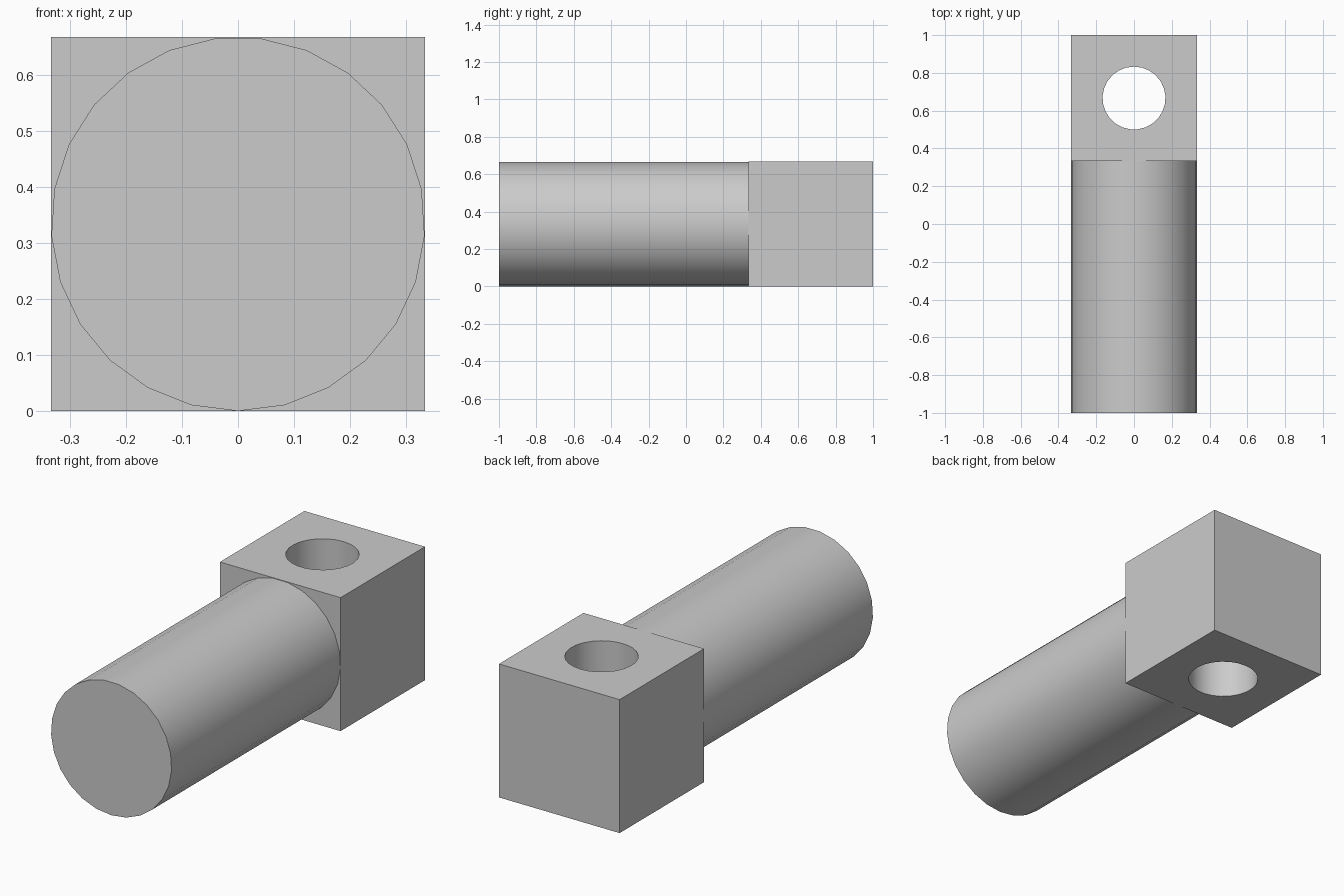
import bpy
import math

cube = bpy.data.objects.get("Cube")
if cube:
    bpy.data.objects.remove(cube, do_unlink=True)

SIDE = 2 / 3      # edge of the block and diameter of the shaft
SEGMENTS = 25

grey = bpy.data.materials.new("light grey")
grey.use_nodes = True
colour = (0.6, 0.6, 0.6, 1)
grey.diffuse_color = colour
grey.node_tree.nodes["Principled BSDF"].inputs["Base Color"].default_value = colour


def finish(name):
    """Name the active object, colour it and smooth its round sides."""
    obj = bpy.context.object
    obj.name = name
    obj.data.materials.append(grey)
    bpy.ops.object.shade_smooth_by_angle(angle=math.radians(30))
    return obj


# Round shaft lying along y, with a vertex at its lowest point
bpy.ops.mesh.primitive_cylinder_add(
    vertices=SEGMENTS, radius=SIDE / 2, depth=2 * SIDE,
    location=(0, -SIDE / 2, SIDE / 2), rotation=(-math.pi / 2, 0, 0))
finish("shaft")

# Cutter for the vertical hole
bpy.ops.mesh.primitive_cylinder_add(
    vertices=SEGMENTS, radius=SIDE / 4, depth=2 * SIDE,
    location=(0, SIDE, SIDE / 2))
cutter = finish("hole_cutter")
cutter.hide_render = True

# End block with the hole through it
bpy.ops.mesh.primitive_cube_add(size=SIDE, location=(0, SIDE, SIDE / 2))
block = bpy.context.object
hole = block.modifiers.new("hole", 'BOOLEAN')
hole.operation = 'DIFFERENCE'
hole.solver = 'EXACT'
hole.object = cutter
bpy.ops.object.modifier_apply(modifier=hole.name)
block.data.materials.clear()
finish("end_block")
bpy.data.objects.remove(cutter, do_unlink=True)
